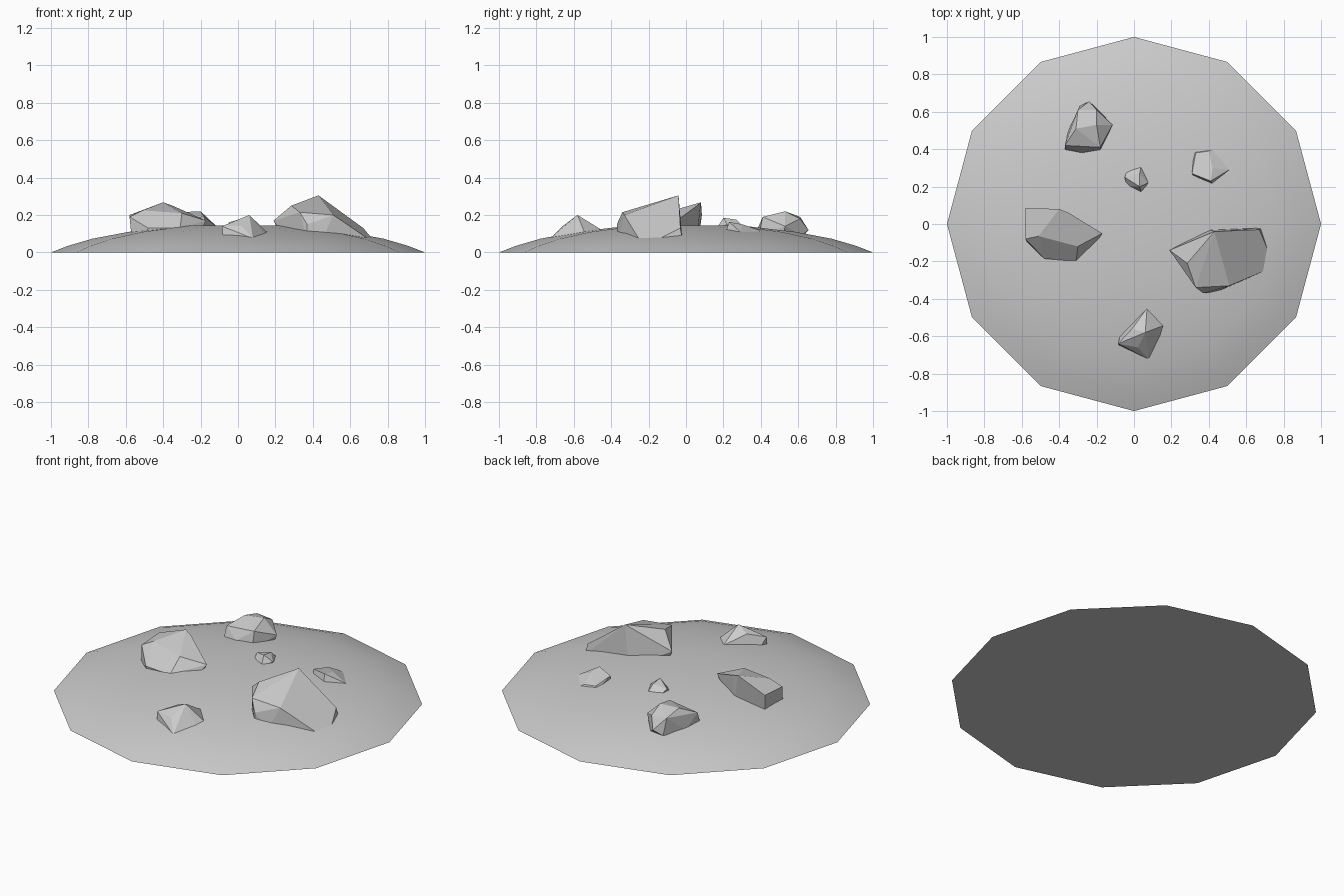
import bpy, bmesh, math


def finish(name, bm):
    bmesh.ops.recalc_face_normals(bm, faces=bm.faces)
    me = bpy.data.meshes.new(name)
    bm.to_mesh(me)
    bm.free()
    ob = bpy.data.objects.new(name, me)
    bpy.context.collection.objects.link(ob)
    return ob


# Low twelve-sided mound from rings of (radius, height)
def mound(profile, sides=12):
    bm = bmesh.new()
    rings = [[bm.verts.new((r * math.cos(i * math.tau / sides),
                            r * math.sin(i * math.tau / sides), z))
              for i in range(sides)] for r, z in profile]
    for a, b in zip(rings, rings[1:]):
        for i in range(sides):
            j = (i + 1) % sides
            bm.faces.new((a[i], a[j], b[j], b[i]))
    bm.faces.new(rings[0])
    bm.faces.new(rings[-1])
    ob = finish("ground_mound", bm)
    for p in ob.data.polygons:
        p.use_smooth = abs(p.normal.z) < 0.9999 or p.center.z > 0.1
    bpy.context.view_layer.objects.active = ob
    ob.select_set(True)
    bpy.ops.object.shade_smooth_by_angle(angle=math.radians(30))
    ob.select_set(False)


# Faceted boulder: convex hull of a footprint and a few crown points
def rock(name, base_z, foot, crown):
    bm = bmesh.new()
    for x, y in foot:
        bm.verts.new((x, y, base_z))
    for p in crown:
        bm.verts.new(p)
    res = bmesh.ops.convex_hull(bm, input=bm.verts)
    loose = [v for v in bm.verts if not v.link_faces]
    bmesh.ops.delete(bm, geom=loose, context='VERTS')
    bmesh.ops.dissolve_limit(bm, angle_limit=math.radians(6),
                             verts=bm.verts, edges=bm.edges)
    finish(name, bm)


mound([(1, 0), (0.91, 0.035), (0.78, 0.073), (0.585, 0.11), (0.3, 0.143)])

# Two large boulders
rock("large_rock_right", 0.07,
     [(0.24, -0.15), (0.4, -0.03), (0.68, -0.02), (0.72, -0.15),
      (0.70, -0.25), (0.45, -0.36), (0.37, -0.37), (0.29, -0.28)],
     [(0.19, -0.14, 0.17), (0.285, -0.21, 0.25), (0.43, -0.04, 0.305),
      (0.33, -0.34, 0.215), (0.51, -0.33, 0.2), (0.545, -0.06, 0.225),
      (0.67, -0.03, 0.13), (0.37, -0.37, 0.15)])
rock("large_rock_left", 0.09,
     [(-0.57, 0.07), (-0.36, 0.06), (-0.22, -0.04), (-0.22, -0.13),
      (-0.31, -0.19), (-0.48, -0.18), (-0.57, -0.1)],
     [(-0.58, 0.085, 0.20), (-0.40, 0.08, 0.268), (-0.51, -0.065, 0.225),
      (-0.58, -0.08, 0.19), (-0.30, -0.12, 0.21), (-0.17, -0.05, 0.17),
      (-0.31, -0.2, 0.13), (-0.48, -0.185, 0.13), (-0.35, 0.06, 0.25)])

# Two medium stones
rock("medium_rock_back", 0.09,
     [(-0.37, 0.39), (-0.18, 0.39), (-0.13, 0.52), (-0.2, 0.62),
      (-0.29, 0.63), (-0.35, 0.5)],
     [(-0.37, 0.42, 0.17), (-0.18, 0.41, 0.19), (-0.115, 0.53, 0.14),
      (-0.31, 0.51, 0.215), (-0.20, 0.53, 0.22), (-0.20, 0.61, 0.18),
      (-0.30, 0.61, 0.19), (-0.24, 0.655, 0.12), (-0.28, 0.38, 0.12)])
rock("medium_rock_front", 0.075,
     [(-0.08, -0.65), (0.08, -0.725), (0.16, -0.6), (0.15, -0.48),
      (0.06, -0.46), (-0.07, -0.58)],
     [(-0.085, -0.64, 0.14), (-0.01, -0.56, 0.168), (0.06, -0.58, 0.2),
      (0.07, -0.45, 0.12), (0.165, -0.54, 0.1), (0.02, -0.66, 0.14)])

# Two small stones
rock("small_rock_right", 0.1,
     [(0.32, 0.39), (0.43, 0.4), (0.49, 0.29), (0.42, 0.21), (0.32, 0.25)],
     [(0.31, 0.27, 0.15), (0.41, 0.23, 0.163), (0.42, 0.3, 0.15),
      (0.40, 0.39, 0.12), (0.33, 0.38, 0.125), (0.51, 0.29, 0.11)])
rock("small_rock_centre", 0.125,
     [(-0.04, 0.2), (0.04, 0.16), (0.075, 0.23), (0.04, 0.32), (-0.03, 0.3)],
     [(-0.05, 0.25, 0.16), (0.03, 0.2, 0.185), (0.03, 0.27, 0.175),
      (0.075, 0.22, 0.15)])
